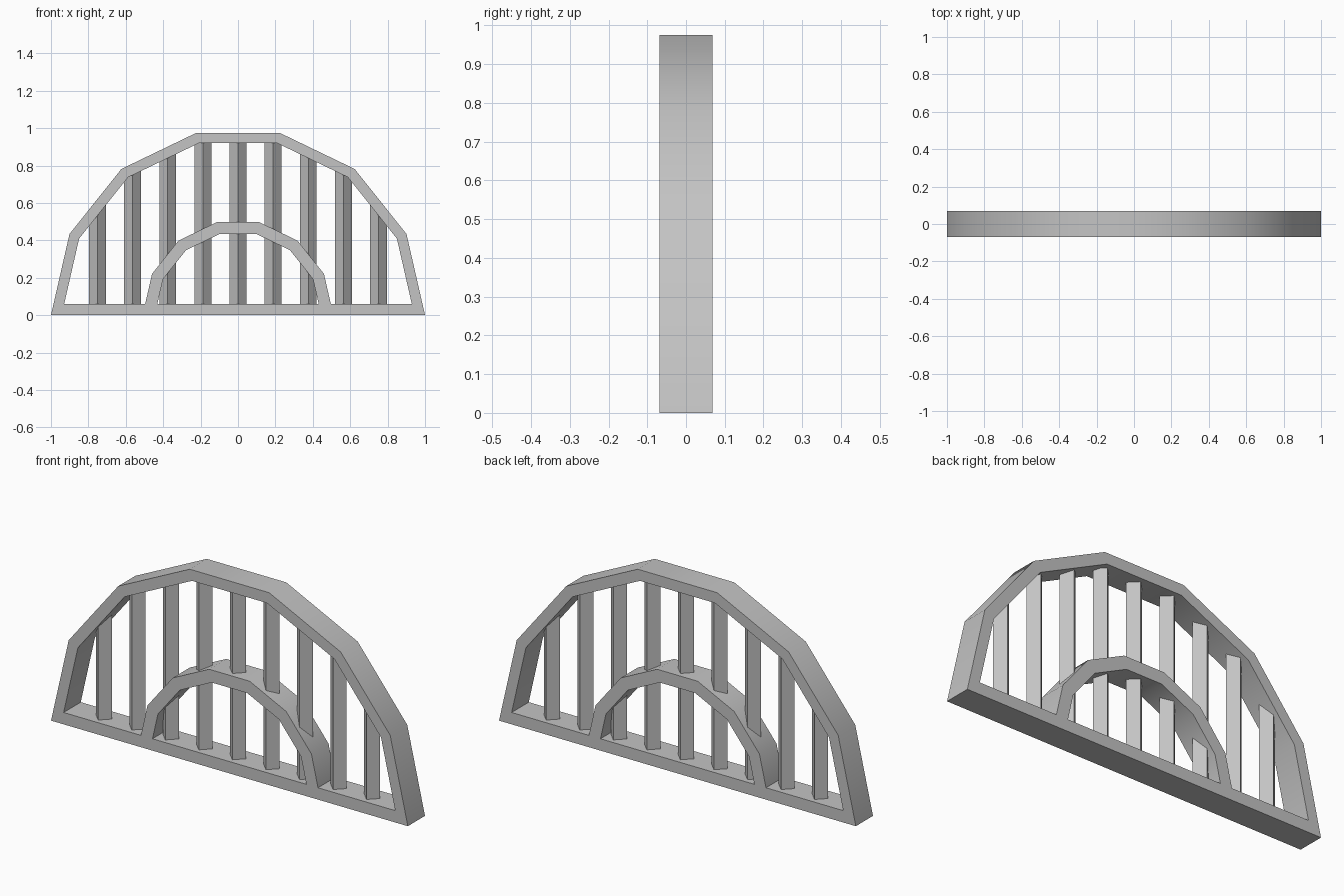
import bpy
import bmesh
from math import sin, cos, pi

SEGMENTS = 7
HALF_DEPTH = 0.0685
SILL = 0.06
BAR_RADIUS = 0.045
BAR_SPACING = 0.188

cube = bpy.data.objects.get("Cube")
if cube:
    bpy.data.objects.remove(cube)

grey = bpy.data.materials.new("plain_grey")
grey.use_nodes = True
grey.diffuse_color = (0.55, 0.55, 0.55, 1)
grey.node_tree.nodes["Principled BSDF"].inputs["Base Color"].default_value = (0.55, 0.55, 0.55, 1)


def arch(radius, foot=0.0):
    """Half-polygon points (x, z), with its feet cut off at height foot."""
    pts = [(radius * cos(pi * i / SEGMENTS), radius * sin(pi * i / SEGMENTS))
           for i in range(SEGMENTS + 1)]
    x = radius + (pts[1][0] - radius) * foot / pts[1][1]
    pts[0], pts[-1] = (x, foot), (-x, foot)
    return pts


def arch_height(radius, x):
    """Height of the half-polygon above a given x."""
    pts = arch(radius)
    for (x1, z1), (x2, z2) in zip(pts, pts[1:]):
        if x2 <= x <= x1:
            return z1 + (z2 - z1) * (x - x1) / (x2 - x1)
    return 0.0


def finish(bm, name):
    bmesh.ops.recalc_face_normals(bm, faces=bm.faces)
    mesh = bpy.data.meshes.new(name)
    bm.to_mesh(mesh)
    bm.free()
    mesh.materials.append(grey)
    obj = bpy.data.objects.new(name, mesh)
    bpy.context.collection.objects.link(obj)
    bpy.ops.object.select_all(action='DESELECT')
    obj.select_set(True)
    bpy.context.view_layer.objects.active = obj
    bpy.ops.object.shade_smooth_by_angle(angle=pi / 6)
    return obj


def band(name, outer, inner, closed):
    """Rectangular-section band between two matching outlines."""
    bm = bmesh.new()
    rings = [[bm.verts.new((x, y, z)) for x, z in line]
             for line, y in ((outer, -HALF_DEPTH), (outer, HALF_DEPTH),
                             (inner, HALF_DEPTH), (inner, -HALF_DEPTH))]
    count = len(outer)
    for a, b in zip(rings, rings[1:] + rings[:1]):
        for i in range(count if closed else count - 1):
            j = (i + 1) % count
            bm.faces.new((a[i], a[j], b[j], b[i]))
    return finish(bm, name)


# Outer frame: arch and sill in one closed band
band("outer_frame", arch(1.0), arch(0.943, SILL), True)

# Small arch standing on the sill
band("inner_arch", arch(0.51, SILL), arch(0.445, SILL), False)

# Upright diamond-section bars, trimmed to the slope of the frame
for n in range(-4, 5):
    bm = bmesh.new()
    corners = [(n * BAR_SPACING + BAR_RADIUS * cos(k * pi / 2),
                BAR_RADIUS * sin(k * pi / 2)) for k in range(4)]
    low = [bm.verts.new((x, y, SILL - 0.02)) for x, y in corners]
    high = [bm.verts.new((x, y, arch_height(0.965, x))) for x, y in corners]
    for k in range(4):
        m = (k + 1) % 4
        bm.faces.new((low[k], low[m], high[m], high[k]))
    bm.faces.new(low)
    bm.faces.new(high)
    finish(bm, f"upright_bar_{n + 5}")
